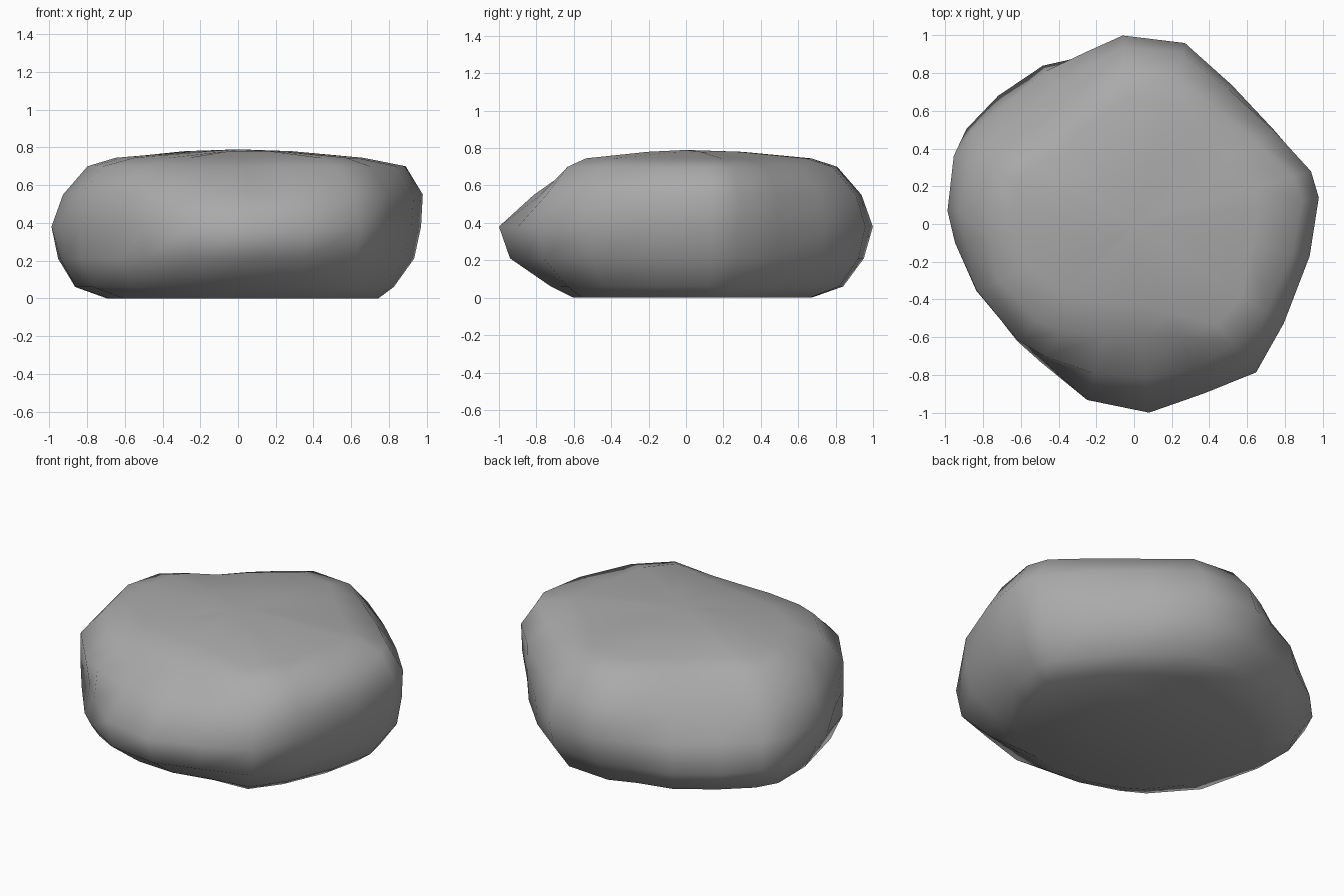
import bpy
import bmesh
from mathutils import Vector

cube = bpy.data.objects.get("Cube")
if cube:
    bpy.data.objects.remove(cube, do_unlink=True)

# Widest outline of the boulder, anticlockwise from the back
OUTLINE = [(-.06, 1), (-.25, .93), (-.49, .85), (-.72, .68), (-.9, .51), (-.98, .37),
           (-.99, .07), (-.95, -.1), (-.85, -.36), (-.62, -.62), (-.5, -.74),
           (-.25, -.94), (.08, -1), (.37, -.9), (.65, -.79), (.8, -.53),
           (.93, -.17), (.98, .14), (.94, .28), (.75, .5), (.52, .74), (.27, .96)]

# Height of each ring, its inset at the right, left, front and back, then
# its bulge at the front right, front left, back right and back left corners
RINGS = [(0, (.31, .24, .4, .33), (.12, .03, .02, .05)),
         (.06, (.13, .16, .28, .16), (.12, .03, .02, .05)),
         (.21, (.05, .05, .06, .05), (.055, .02, .05, .04)),
         (.38, (0, .01, 0, 0), (-.03, 0, -.06, 0)),
         (.55, (.06, 0, .19, .06), (.12, .06, -.13, .01)),
         (.7, (.19, .09, .41, .19), (.15, .08, -.15, 0)),
         (.745, (.34, .32, .58, .33), (.1, .15, -.1, 0)),
         (.78, (.75, .7, .8, .7), (0, 0, 0, 0))]


def ring_point(point, ring):
    """Pull an outline point inward by the inset that suits its direction."""
    height, insets, bulges = ring
    flat = Vector((point[0], point[1], 0))
    direction = flat.normalized()
    is_left, is_back = direction.x > 0, direction.y > 0
    across, along = direction.x ** 2, direction.y ** 2
    inset = insets[is_left] * across + insets[2 + is_back] * along
    inset -= bulges[is_left + 2 * is_back] * 4 * across * along
    return flat - direction * inset + Vector((0, 0, height))


def loft_boulder(name, material):
    bm = bmesh.new()
    loops = [[bm.verts.new(ring_point(p, ring)) for p in OUTLINE] for ring in RINGS]
    count = len(OUTLINE)
    # Side walls between neighbouring rings
    for low, high in zip(loops, loops[1:]):
        for i in range(count):
            j = (i + 1) % count
            bm.faces.new((low[i], low[j], high[j], high[i]))
    # Flat underside and gently domed crown
    bm.faces.new(loops[0])
    crown = bm.verts.new((0, 0, .79))
    for i in range(count):
        bm.faces.new((loops[-1][i], loops[-1][(i + 1) % count], crown))
    bmesh.ops.recalc_face_normals(bm, faces=bm.faces)
    for face in bm.faces:
        face.smooth = True
    mesh = bpy.data.meshes.new(name)
    bm.to_mesh(mesh)
    bm.free()
    mesh.materials.append(material)
    obj = bpy.data.objects.new(name, mesh)
    bpy.context.collection.objects.link(obj)
    return obj


# Plain grey stone
stone = bpy.data.materials.new("grey_stone")
stone.use_nodes = True
colour = (.4, .4, .4, 1)
stone.diffuse_color = colour
stone.node_tree.nodes["Principled BSDF"].inputs["Base Color"].default_value = colour

loft_boulder("boulder", stone)
